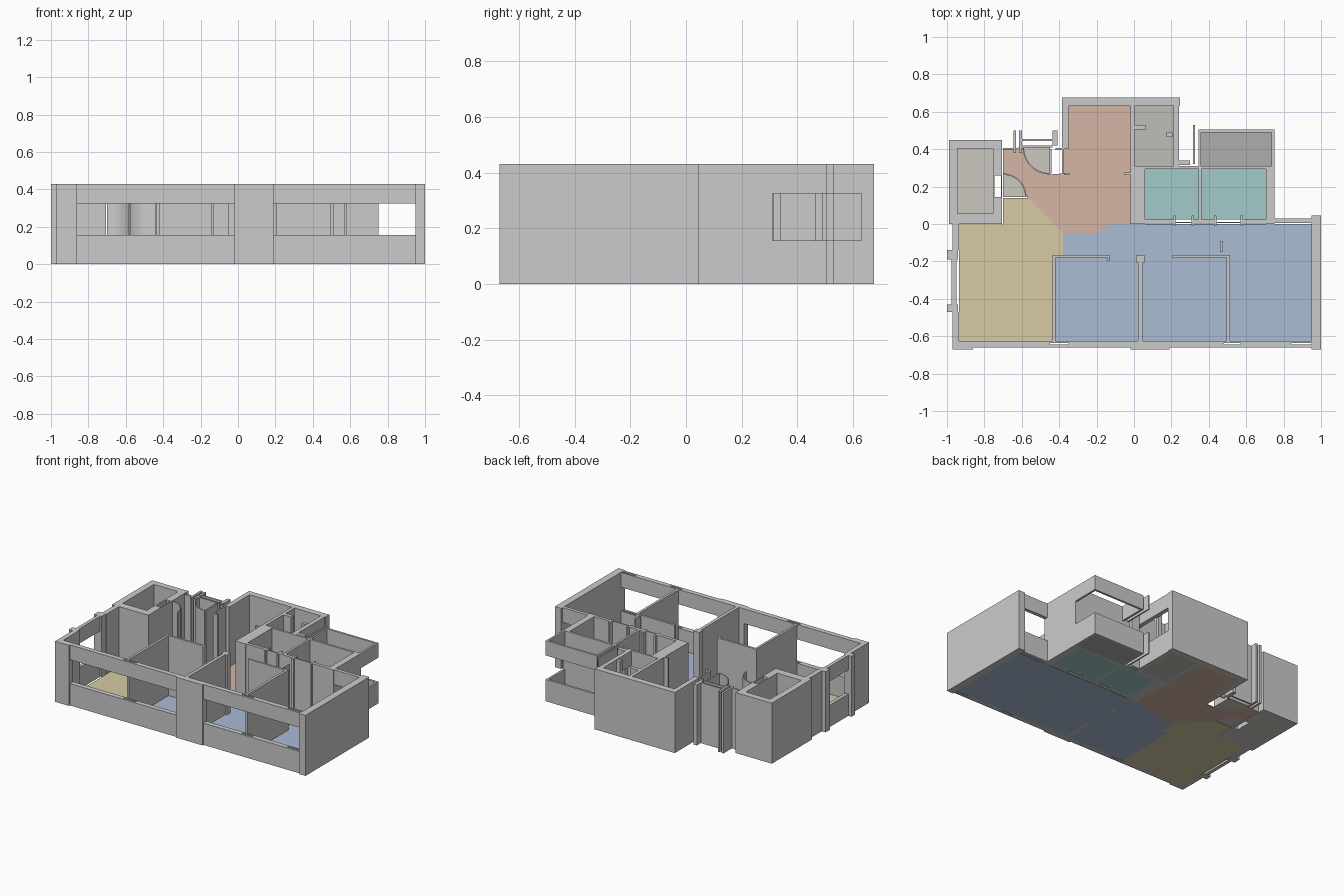
import bpy, bmesh, math

H, SILL, HEAD = 0.43, 0.155, 0.325
FULL = [(0, H)]
BANDS = [(0, SILL), (HEAD, H)]


def finish(name, bm, color=None):
    bmesh.ops.recalc_face_normals(bm, faces=bm.faces)
    me = bpy.data.meshes.new(name)
    bm.to_mesh(me)
    bm.free()
    ob = bpy.data.objects.new(name, me)
    bpy.context.collection.objects.link(ob)
    if color:
        mat = bpy.data.materials.new(name + "_color")
        mat.diffuse_color = tuple((c / 255) ** 2.2 for c in color) + (1,)
        me.materials.append(mat)


def prism(bm, pts, z0, z1):
    f = bm.faces.new([bm.verts.new((x, y, z0)) for x, y in pts])
    ext = bmesh.ops.extrude_face_region(bm, geom=[f], use_keep_orig=True)["geom"]
    for v in ext:
        if isinstance(v, bmesh.types.BMVert):
            v.co.z = z1


def rect(x0, x1, y0, y1):
    return [(x0, y0), (x1, y0), (x1, y1), (x0, y1)]


def walls(name, rects, spans=FULL):
    bm = bmesh.new()
    for r in rects:
        for z0, z1 in spans:
            prism(bm, rect(*r), z0, z1)
    finish(name, bm)


def floor(name, shapes, color):
    bm = bmesh.new()
    for s in shapes:
        prism(bm, s, 0, 0.004)
    finish(name, bm, color)


def fan(cx, cy, r, a0, a1, n=12):
    return [(cx + r * math.cos(math.radians(a0 + (a1 - a0) * i / n)),
             cy + r * math.sin(math.radians(a0 + (a1 - a0) * i / n))) for i in range(n + 1)]


# Coloured room floors
floor("bedroom_floor", [
    rect(-0.38, 0.045, -0.17, -0.05), rect(-0.13, 0.045, -0.05, 0),
    rect(0.045, 0.95, -0.17, 0), rect(-0.43, 0.03, -0.625, -0.17),
    rect(0.03, 0.505, -0.625, -0.17), rect(0.505, 0.95, -0.625, -0.17),
    [(-0.19, -0.05), (-0.13, -0.05), (-0.13, 0)]], (170, 187, 212))
floor("kitchen_floor", [[
    (-0.935, 0), (-0.7, 0), (-0.7, 0.14), (-0.57, 0.14), (-0.38, -0.05),
    (-0.38, -0.17), (-0.43, -0.17), (-0.43, -0.625), (-0.935, -0.625)]], (214, 201, 163))
arc1 = fan(-0.7, 0.145, 0.125, 0, 90)
arc2 = fan(-0.45, 0.41, 0.145, 180, 270)
floor("hall_floor", [
    [(-0.35, 0.63), (-0.02, 0.63), (-0.02, 0), (-0.13, 0), (-0.19, -0.05), (-0.38, -0.05),
     (-0.57, 0.14)] + arc1[1:] + [(-0.7, 0.4)] + arc2 + [(-0.38, 0.27), (-0.38, 0.4), (-0.35, 0.4)]],
    (212, 180, 163))
floor("bathroom_floor", [rect(0.06, 0.345, 0.025, 0.295), rect(0.36, 0.705, 0.025, 0.295)], (162, 202, 200))
floor("utility_floor", [rect(0.003, 0.21, 0.31, 0.63)], (188, 189, 181))
floor("balcony_floor", [rect(0.355, 0.735, 0.31, 0.49)], (172, 172, 171))
floor("store_floor", [rect(-0.945, -0.755, 0.055, 0.405)], (203, 199, 192))
floor("door_swing_floor", [[(-0.7, 0.145)] + arc1, [(-0.45, 0.41)] + arc2], (203, 199, 192))

# Front facade: pillars and double-skinned window bands
walls("front_pillars", [(-0.97, -0.86, -0.67, -0.625), (-0.02, 0.19, -0.67, -0.625)])
walls("front_window_bands", [
    r for x0, x1 in ((-0.86, -0.02), (0.19, 0.95))
    for r in ((x0, x1, -0.66, -0.645), (x0, x1, -0.635, -0.625))] + [
    (-0.86, -0.45, -0.645, -0.635), (-0.35, -0.02, -0.645, -0.635),
    (0.19, 0.48, -0.645, -0.635), (0.57, 0.84, -0.645, -0.635)], BANDS)

# Right wall and rear bedroom window
walls("right_wall", [(0.95, 1.0, -0.67, 0.045)])
walls("rear_window_bands", [(0.75, 0.95, 0.005, 0.03)], BANDS)

# Left wall with projecting window jambs
walls("left_wall", [(-0.97, -0.935, -0.625, -0.47), (-0.97, -0.935, -0.14, 0)])
walls("left_window_jambs", [(-1.0, -0.94, -0.47, -0.43), (-1.0, -0.94, -0.19, -0.14)])
walls("left_window_bands", [(-0.975, -0.95, -0.43, -0.19)], BANDS)

# Store room in the back left corner
walls("store_walls", [
    (-0.99, -0.945, 0, 0.45), (-0.945, -0.705, 0.405, 0.45), (-0.945, -0.705, 0, 0.055),
    (-0.755, -0.705, 0.055, 0.145), (-0.755, -0.705, 0.26, 0.405)])
walls("store_door", [(-0.755, -0.745, 0.145, 0.26), (-0.712, -0.705, 0.145, 0.26)])

# Back walls around the hall and the utility room
walls("back_wall", [(-0.385, 0.245, 0.63, 0.675), (-0.385, -0.35, 0.4, 0.63),
                    (-0.385, -0.375, 0.27, 0.4)])
walls("hall_side_wall", [(-0.02, 0.003, 0.31, 0.63), (-0.02, 0.06, 0, 0.31),
                         (-0.05, -0.02, 0.263, 0.275), (-0.375, -0.345, 0.263, 0.273)])
walls("utility_window_bands", [(0.21, 0.24, 0.31, 0.63)], BANDS)
walls("utility_posts", [(0.003, 0.065, 0.505, 0.53), (0.175, 0.205, 0.465, 0.49),
                        (0.24, 0.3, 0.315, 0.34)])
walls("utility_screen", [(0.315, 0.325, 0.32, 0.53)], BANDS)

# Bathroom partitions and thin doors
walls("bathroom_walls", [
    (0.06, 0.75, 0.295, 0.31), (0.345, 0.36, 0.025, 0.295), (0.705, 0.75, 0, 0.295),
    (0.06, 0.215, 0.003, 0.025), (0.315, 0.43, 0.003, 0.025), (0.58, 0.705, 0.003, 0.025)])
walls("bathroom_doors", [(0.215, 0.315, 0.005, 0.012), (0.43, 0.58, 0.005, 0.012)])
walls("bathroom_door_jambs", [(x, x + 0.013, -0.008, 0.045) for x in (0.21, 0.307, 0.427, 0.57)])

# Balcony parapet with open middle
walls("balcony_bands", [(0.345, 0.358, 0.31, 0.505), (0.358, 0.735, 0.49, 0.505),
                        (0.735, 0.75, 0.31, 0.505)], BANDS)

# Bedroom partitions
walls("bedroom_partitions", [
    (-0.437, -0.42, -0.625, -0.165), (-0.42, -0.13, -0.18, -0.165),
    (0.022, 0.045, -0.625, -0.17), (0.01, 0.057, -0.205, -0.165),
    (0.495, 0.513, -0.625, -0.165), (0.205, 0.495, -0.18, -0.165),
    (-0.142, -0.13, -0.197, -0.18), (0.46, 0.472, -0.15, -0.09)])

# Entrance: posts, banded rails and curved door swings
walls("entry_posts", [
    (-0.7, -0.64, 0.397, 0.407), (-0.645, -0.63, 0.38, 0.5), (-0.615, -0.6, 0.38, 0.5),
    (-0.435, -0.41, 0.42, 0.5), (-0.452, -0.442, 0.27, 0.4), (-0.42, -0.375, 0.395, 0.405)])
walls("entry_rails", [(-0.6, -0.435, 0.41, 0.42), (-0.6, -0.435, 0.445, 0.455)])
bm = bmesh.new()
for cx, cy, r, a in ((-0.7, 0.145, 0.125, 0), (-0.45, 0.41, 0.145, 180)):
    outer, inner = fan(cx, cy, r, a, a + 90), fan(cx, cy, r - 0.007, a, a + 90)
    for i in range(12):
        prism(bm, [outer[i], outer[i + 1], inner[i + 1], inner[i]], 0, H)
finish("curved_door_swings", bm)
